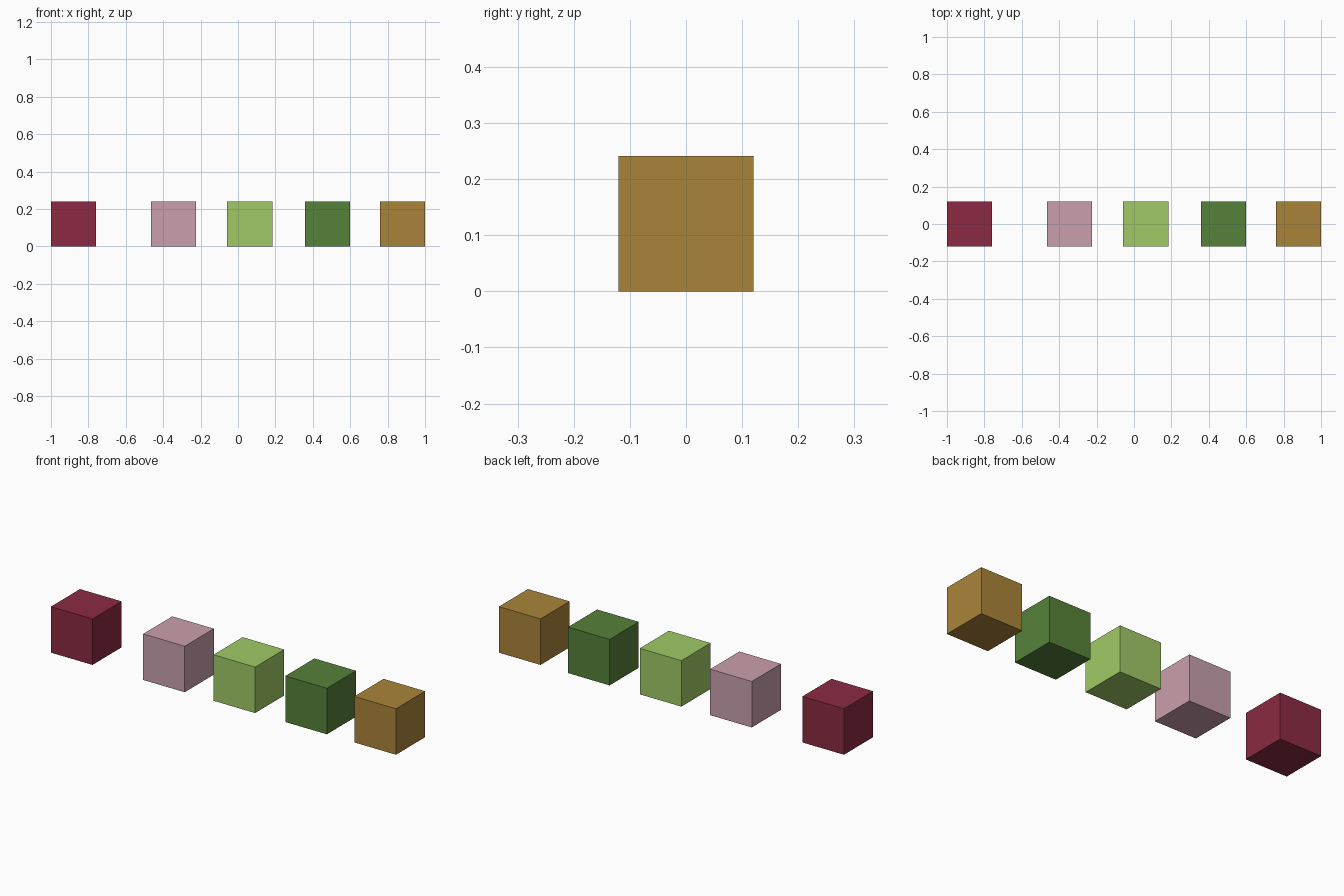
import bpy

if "Cube" in bpy.data.objects:
    bpy.data.objects.remove(bpy.data.objects["Cube"])

SIZE = 0.241


def linear(c):
    c /= 255
    return c / 12.92 if c <= 0.04045 else ((c + 0.055) / 1.055) ** 2.4


def block(name, x, rgb):
    bpy.ops.mesh.primitive_cube_add(size=SIZE, location=(x, 0, SIZE / 2))
    obj = bpy.context.object
    obj.name = name
    mat = bpy.data.materials.new(name + "_colour")
    mat.diffuse_color = (*[linear(c) for c in rgb], 1)
    mat.use_nodes = True
    mat.node_tree.nodes["Principled BSDF"].inputs["Base Color"].default_value = mat.diffuse_color
    obj.data.materials.append(mat)


# Row of five coloured cubes, left to right
block("crimson_cube", -0.8795, (139, 42, 66))
block("pink_cube", -0.345, (202, 160, 173))
block("lime_cube", 0.063, (160, 202, 102))
block("green_cube", 0.479, (86, 129, 58))
block("ochre_cube", 0.8795, (170, 132, 58))
